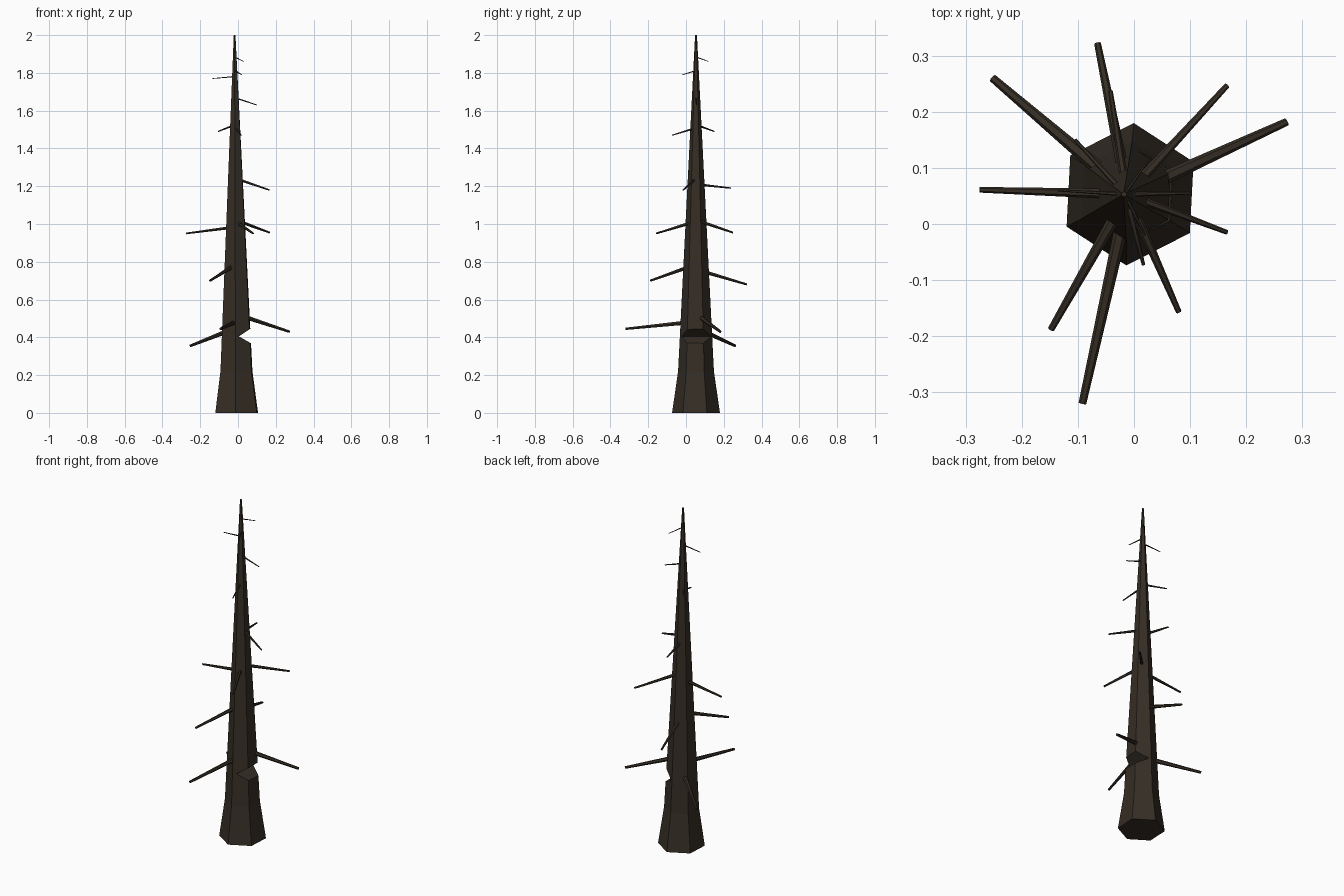
import bpy, bmesh, math
from mathutils import Vector

cube = bpy.data.objects.get("Cube")
if cube:
    bpy.data.objects.remove(cube, do_unlink=True)

bark = bpy.data.materials.new("dark_bark")
bark.use_nodes = True
colour = (0.036, 0.027, 0.018, 1)
bark.diffuse_color = colour
bark.node_tree.nodes["Principled BSDF"].inputs["Base Color"].default_value = colour


def make_object(name, bm):
    bmesh.ops.recalc_face_normals(bm, faces=bm.faces)
    mesh = bpy.data.meshes.new(name)
    bm.to_mesh(mesh)
    bm.free()
    mesh.materials.append(bark)
    obj = bpy.data.objects.new(name, mesh)
    bpy.context.collection.objects.link(obj)
    return obj


def loft(name, rings, sides):
    """Skin rings of points and cap both ends."""
    bm = bmesh.new()
    loops = [[bm.verts.new(p) for p in ring] for ring in rings]
    for a, b in zip(loops, loops[1:]):
        for i in range(sides):
            j = (i + 1) % sides
            bm.faces.new((a[i], a[j], b[j], b[i]))
    bm.faces.new(loops[0])
    bm.faces.new(loops[-1])
    return make_object(name, bm)


def ring(centre, u, v, radius, sides, turn=0):
    angles = [turn + math.tau * i / sides for i in range(sides)]
    return [centre + radius * (u * math.cos(a) + v * math.sin(a)) for a in angles]


X, Y = Vector((1, 0, 0)), Vector((0, 1, 0))


def axis(z):
    return Vector((-0.007 - 0.0055 * z, 0.053, z))


def trunk_radius(z):
    return 0.006 + (2 - z) * 0.0497


# Trunk: tapered hexagon with a flared foot
profile = [(0, 0.127), (0.22, 0.095), (1, trunk_radius(1)), (2, 0.005)]
trunk = loft("trunk", [ring(axis(z), X, Y, r, 6, math.radians(27)) for z, r in profile], 6)

# Felling notch on the left side
section = [(0.005, 0.405), (0.115, 0.342), (0.115, 0.478)]
cutter = loft("notch_cutter", [[Vector((x, y, z)) for x, z in section] for y in (-0.2, 0.3)], 3)
cutter.hide_render = True
cutter.hide_viewport = True
cut = trunk.modifiers.new("notch", 'BOOLEAN')
cut.operation = 'DIFFERENCE'
cut.solver = 'EXACT'
cut.object = cutter
bpy.context.view_layer.objects.active = trunk
bpy.ops.object.modifier_apply(modifier=cut.name)
bpy.data.objects.remove(cutter, do_unlink=True)

# Bare branches: tip position and downward slope
branches = [
    (-0.252, 0.26, 0.355, 0.30), (0.272, 0.182, 0.43, 0.30),
    (-0.092, -0.32, 0.445, 0.10), (-0.065, 0.322, 0.68, 0.29),
    (-0.148, -0.188, 0.70, 0.31), (-0.275, 0.061, 0.95, 0.13),
    (0.166, 0.247, 0.955, 0.25), (0.08, -0.157, 0.95, 0.28),
    (0.166, -0.015, 1.18, 0.32), (-0.042, 0.237, 1.19, 0.11),
    (0.017, -0.073, 1.47, 0.30), (-0.105, 0.15, 1.49, 0.27),
    (0.10, 0.055, 1.63, 0.33), (-0.135, 0.06, 1.77, 0.09),
    (0.02, -0.02, 1.79, 0.27), (0.03, 0.12, 1.86, 0.30),
]
for n, (x, y, z, slope) in enumerate(branches, 1):
    tip = Vector((x, y, z))
    out = tip - axis(z)
    start_r = 0.55 * trunk_radius(z)
    start = axis(z) + out.normalized() * start_r
    start.z += slope * (out.length - start_r)
    along = (tip - start).normalized()
    u = along.cross(Vector((0, 0, 1))).normalized()
    v = along.cross(u)
    thick = 0.002 + 0.0068 * (2 - z)
    loft(f"branch_{n}", [ring(start, u, v, thick, 6), ring(tip, u, v, thick * 0.55, 6)], 6)
